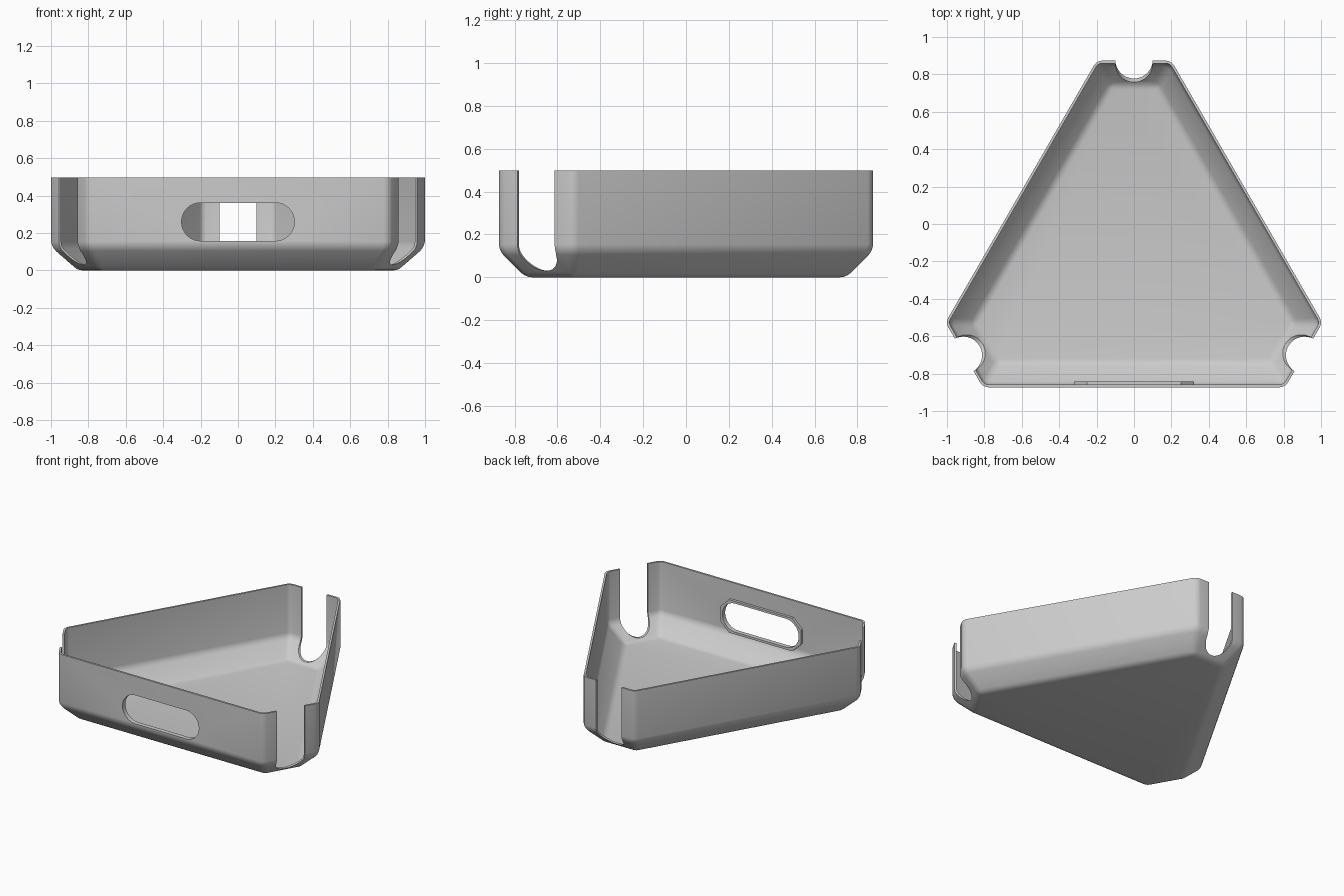
import bpy, bmesh
from math import sin, cos, pi, radians, sqrt
from mathutils import Vector

if "Cube" in bpy.data.objects:
    bpy.data.objects.remove(bpy.data.objects["Cube"])

LONG, SHORT = 1.616, 0.40            # sharp side lengths of the six-sided outline
HEIGHT, CHAMFER, WALL = 0.497, 0.125, 0.014
SIDE_R = (LONG + 2 * SHORT) / (2 * sqrt(3))          # centre to long side
CORNER_R = (LONG + SHORT) * sqrt(3) / 2 - SIDE_R     # centre to short side
CENTRE_Y = (SIDE_R - CORNER_R) / 2
CORNERS = [radians(a) for a in (90, 210, 330)]
FRONT = radians(270)

grey = bpy.data.materials.new("plain grey")
grey.use_nodes = True
grey.diffuse_color = (0.6, 0.6, 0.6, 1)
grey.node_tree.nodes["Principled BSDF"].inputs["Base Color"].default_value = (0.6, 0.6, 0.6, 1)


def place(angle, radius, across, z):
    """Point given by direction from the centre, distance, sideways offset and height."""
    return Vector((cos(angle) * radius - sin(angle) * across,
                   CENTRE_Y + sin(angle) * radius + cos(angle) * across, z))


def finish(name, bm):
    bmesh.ops.recalc_face_normals(bm, faces=bm.faces)
    mesh = bpy.data.meshes.new(name)
    bm.to_mesh(mesh)
    bm.free()
    obj = bpy.data.objects.new(name, mesh)
    bpy.context.collection.objects.link(obj)
    mesh.materials.append(grey)
    return obj


def prism(name, angle, profile, near, far):
    """Extrude an (across, z) profile outward along a direction."""
    bm = bmesh.new()
    a = [bm.verts.new(place(angle, near, u, z)) for u, z in profile]
    b = [bm.verts.new(place(angle, far, u, z)) for u, z in profile]
    bm.faces.new(a)
    bm.faces.new(b)
    for i in range(len(a)):
        j = (i + 1) % len(a)
        bm.faces.new((a[i], a[j], b[j], b[i]))
    return finish(name, bm)


def arc(cu, cz, r, start, end, steps):
    return [(cu + r * cos(radians(start + (end - start) * i / steps)),
             cz + r * sin(radians(start + (end - start) * i / steps))) for i in range(steps + 1)]


def apply_modifiers(obj):
    bpy.context.view_layer.update()
    graph = bpy.context.evaluated_depsgraph_get()
    mesh = bpy.data.meshes.new_from_object(obj.evaluated_get(graph))
    obj.modifiers.clear()
    obj.data = mesh


def cut(obj, cutter):
    mod = obj.modifiers.new("cut", 'BOOLEAN')
    mod.operation, mod.solver, mod.object = 'DIFFERENCE', 'EXACT', cutter
    apply_modifiers(obj)


# Tray skin: floor, sloped skirt and upright walls, open on top
bm = bmesh.new()
rings = []
for inset, z in ((CHAMFER, 0), (0, CHAMFER), (0, HEIGHT)):
    half = SHORT / 2 - inset / sqrt(3)
    rings.append([bm.verts.new(place(a, CORNER_R - inset, s * half, z))
                  for a in CORNERS for s in (-1, 1)])
bm.faces.new(rings[0])
for low, high in zip(rings, rings[1:]):
    for i in range(6):
        j = (i + 1) % 6
        bm.faces.new((low[i], low[j], high[j], high[i]))
bmesh.ops.recalc_face_normals(bm, faces=bm.faces)
bmesh.ops.bevel(bm, geom=[e for e in bm.edges if not e.is_boundary], offset=0.028,
                offset_type='OFFSET', segments=3, profile=0.5, affect='EDGES')
tray = finish("tray", bm)
if min(tray.data.polygons, key=lambda p: p.center.z).normal.z > 0:
    tray.data.flip_normals()
shell = tray.modifiers.new("wall", 'SOLIDIFY')
shell.thickness, shell.offset, shell.use_even_offset = WALL, -1, True
apply_modifiers(tray)

# Raised eight-sided rim on the inside of the front wall
rim_profile = [(su * u, 0.26 + sz * z) for su, sz, pts in (
    (1, 1, ((0.32, 0.05), (0.25, 0.118))), (-1, 1, ((0.25, 0.118), (0.32, 0.05))),
    (-1, -1, ((0.32, 0.05), (0.25, 0.118))), (1, -1, ((0.25, 0.118), (0.32, 0.05))))
    for u, z in pts]
rim = prism("slot_rim", FRONT, rim_profile, SIDE_R - WALL - 0.018, SIDE_R - WALL + 0.002)

# Rounded slot through the front wall and its rim
slot = prism("slot_cutter", FRONT,
             arc(0.2, 0.26, 0.102, -90, 90, 16) + arc(-0.2, 0.26, 0.102, 90, 270, 16), 0.55, 0.85)
cutters = [slot]
cut(tray, slot)
cut(rim, slot)

# Round-bottomed notch at each corner
for angle in CORNERS:
    notch = prism("notch_cutter", angle,
                  [(0.1, 0.8), (-0.1, 0.8)] + arc(0, 0.13, 0.1, 180, 360, 20), 0.75, 1.3)
    cut(tray, notch)
    cutters.append(notch)
for cutter in cutters:
    bpy.data.objects.remove(cutter)

# Smooth the rounded edges, keep cut edges sharp
for obj in (tray, rim):
    bpy.ops.object.select_all(action='DESELECT')
    obj.select_set(True)
    bpy.context.view_layer.objects.active = obj
    bpy.ops.object.shade_smooth_by_angle(angle=radians(35))
